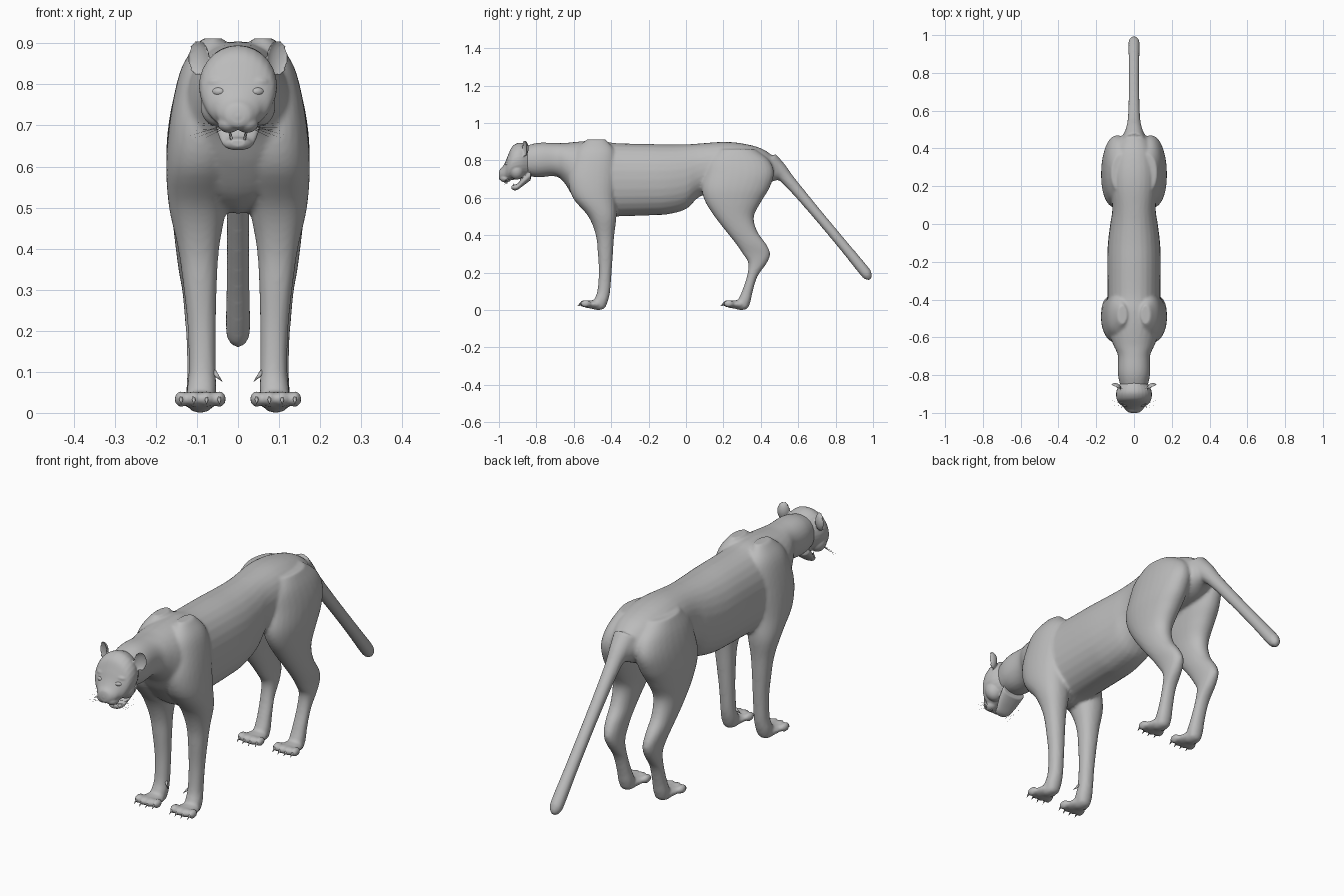
import bpy, bmesh, math
from mathutils import Vector, Matrix

if "Cube" in bpy.data.objects:
    bpy.data.objects.remove(bpy.data.objects["Cube"])

X, Y, Z = Vector((1, 0, 0)), Vector((0, 1, 0)), Vector((0, 0, 1))
grey = bpy.data.materials.new("plain grey")
grey.diffuse_color = (0.5, 0.5, 0.5, 1)
grey.use_nodes = True
grey.node_tree.nodes["Principled BSDF"].inputs["Base Color"].default_value = grey.diffuse_color


def spline(rows, n=5):
    """Smoothly fill in between rows of section numbers."""
    out = []
    for i in range(len(rows) - 1):
        a, b, c, d = (rows[max(0, min(len(rows) - 1, i + k))] for k in (-1, 0, 1, 2))
        for j in range(n):
            t = j / n
            out.append([q + 0.5 * t * (r - p + t * (2*p - 5*q + 4*r - s + t * (3*(q - r) + s - p)))
                        for p, q, r, s in zip(a, b, c, d)])
    return out + [list(rows[-1])]


def loft(bm, rings, seg=28, power=2.2):
    """Skin closed rings given as centre, half axis u, half axis v."""
    def rnd(t):
        return math.copysign(abs(t) ** (2 / power), t)
    loops = [[bm.verts.new(c + u * rnd(math.cos(2*math.pi*k/seg)) + v * rnd(math.sin(2*math.pi*k/seg)))
              for k in range(seg)] for c, u, v in rings]
    for p, q in zip(loops, loops[1:]):
        for k in range(seg):
            bm.faces.new((p[k], p[(k+1) % seg], q[(k+1) % seg], q[k]))
    bm.faces.new(loops[0][::-1])
    bm.faces.new(loops[-1])


def trunk(bm, rows, power=2.2):
    """Rows: y, top, bottom, half width."""
    loft(bm, [(Vector((0, y, (t + b) / 2)), X * w, Z * ((t - b) / 2))
              for y, t, b, w in spline(rows)], power=power)


def limb(bm, rows, side):
    """Rows: z, y, half depth, x, half width."""
    loft(bm, [(Vector((side * x, y, z)), X * rx, Y * ry)
              for z, y, ry, x, rx in spline(rows)])


def ball(bm, loc, size, rot=0):
    m = Matrix.Translation(loc) @ Matrix.Rotation(rot, 4, 'Z') @ Matrix.Diagonal((*size, 1))
    return bmesh.ops.create_uvsphere(bm, u_segments=24, v_segments=14, radius=1, matrix=m)["verts"]


def spike(bm, a, b, r, seg=6):
    a, b = Vector(a), Vector(b)
    d = (b - a).normalized()
    u = d.orthogonal().normalized()
    v = d.cross(u)
    ring = [bm.verts.new(a + r * (u * math.cos(2*math.pi*k/seg) + v * math.sin(2*math.pi*k/seg)))
            for k in range(seg)]
    tip = bm.verts.new(b)
    for k in range(seg):
        bm.faces.new((ring[k], ring[(k + 1) % seg], tip))
    bm.faces.new(ring[::-1])


def finish(bm, name, voxel=None, smooth=4):
    """Make the object; optionally melt its parts into one skin."""
    bmesh.ops.recalc_face_normals(bm, faces=bm.faces)
    for f in bm.faces:
        f.smooth = True
    me = bpy.data.meshes.new(name)
    bm.to_mesh(me)
    bm.free()
    me.materials.append(grey)
    ob = bpy.data.objects.new(name, me)
    bpy.context.collection.objects.link(ob)
    if voxel:
        mod = ob.modifiers.new("melt", 'REMESH')
        mod.mode, mod.voxel_size, mod.use_smooth_shade = 'VOXEL', voxel, True
        mod = ob.modifiers.new("soften", 'SMOOTH')
        mod.factor, mod.iterations = 0.5, smooth
    return ob


# Body: neck, chest, belly and rump
body = bmesh.new()
trunk(body, [(-.90, .86, .73, .06), (-.80, .893, .71, .085), (-.70, .893, .715, .085),
             (-.65, .893, .68, .105), (-.60, .898, .60, .125), (-.53, .904, .52, .14),
             (-.45, .904, .485, .14), (-.37, .892, .50, .14), (-.20, .888, .506, .142),
             (-.10, .885, .512, .138), (0, .886, .54, .126), (.08, .891, .61, .115),
             (.20, .899, .63, .125), (.30, .891, .64, .122), (.40, .865, .66, .10),
             (.47, .82, .69, .06), (.52, .775, .70, .035)])

# Tail
tail = spline([(.44, .79, .06), (.50, .745, .044), (.56, .68, .033), (.70, .515, .028),
               (.85, .335, .028), (.95, .213, .030), (.975, .183, .025), (.988, .167, .010)])
slope = Vector((0, .64, .77))
loft(body, [(Vector((0, y, z)), X * r, slope * r) for y, z, r in tail], power=2)

fore = [(.912, -.48, .05, .062, .025), (.86, -.485, .10, .073, .055), (.80, -.49, .12, .08, .07),
        (.70, -.50, .13, .09, .078), (.60, -.49, .115, .094, .081), (.50, -.447, .075, .098, .070),
        (.40, -.433, .049, .096, .050), (.30, -.431, .040, .092, .040), (.20, -.432, .034, .088, .034),
        (.10, -.440, .034, .087, .033), (.05, -.455, .038, .089, .036), (.015, -.46, .03, .09, .03)]
hind = [(.86, .27, .10, .06, .06), (.80, .28, .165, .075, .072), (.73, .285, .185, .088, .077),
        (.65, .265, .18, .095, .079), (.58, .2525, .15, .10, .071), (.50, .258, .105, .105, .058),
        (.42, .298, .083, .107, .047), (.35, .35, .08, .105, .040), (.30, .377, .073, .101, .035),
        (.25, .382, .049, .098, .033), (.18, .354, .028, .095, .031), (.10, .328, .029, .092, .032),
        (.05, .312, .034, .091, .035), (.012, .305, .028, .091, .03)]
claws = bmesh.new()
for side in (-1, 1):
    for rows, y in ((fore, -.5), (hind, .265)):
        limb(body, rows, side)
        # Paw with sole pad, four toes and claws
        px = side * .092
        ball(body, (px, y, .030), (.046, .058, .022))
        ball(body, (px, y + .03, .018), (.030, .04, .018))
        for k in (-1.5, -.5, .5, 1.5):
            tx, ty = px + k * .031, y - .042 + .006 * (abs(k) > 1)
            ball(body, (tx, ty, .034), (.0165, .028, .020))
            spike(claws, (tx, ty - .02, .036), (tx, ty - .040, .020), .006)
    # Dewclaws
    spike(claws, (side * .06, -.45, .10), (side * .037, -.465, .075), .008)
finish(body, "body", .008)
finish(claws, "claws")

# Head: skull, muzzle, cheeks, brows, lower jaw and cupped ears
head = bmesh.new()
trunk(head, [(-.83, .875, .715, .065), (-.87, .892, .705, .088), (-.90, .893, .70, .095),
             (-.93, .873, .695, .091), (-.95, .832, .69, .079), (-.965, .795, .69, .060),
             (-.98, .768, .69, .048), (-.995, .752, .695, .032), (-1.0, .735, .705, .018)], power=2)
trunk(head, [(-.83, .76, .695, .06), (-.87, .715, .665, .052), (-.90, .677, .643, .040),
             (-.92, .670, .640, .030), (-.932, .666, .648, .018)])
ball(head, (0, -.988, .722), (.020, .014, .016))
for s in (-1, 1):
    ball(head, (s * .022, -.965, .705), (.028, .030, .023))
    ball(head, (s * .048, -.905, .745), (.043, .04, .048))
    ball(head, (s * .046, -.938, .806), (.030, .018, .013))
    centre = Vector((s * .098, -.868, .864))
    turn = s * .45
    facing = Matrix.Rotation(turn, 3, 'Z') @ -Y
    for v in ball(head, centre, (.029, .026, .044), turn):
        depth = (v.co - centre).dot(facing)
        if depth > 0:
            v.co -= facing * depth * 1.55
finish(head, "head", .004, 3)

# Eyes
for s, name in ((-1, "right_eye"), (1, "left_eye")):
    eye = bmesh.new()
    ball(eye, (s * .048, -.954, .782), (.017, .012, .011), s * .5)
    finish(eye, name)

# Teeth and whiskers
teeth, whiskers = bmesh.new(), bmesh.new()
for s in (-1, 1):
    spike(teeth, (s * .020, -.958, .692), (s * .020, -.957, .668), .005)
    spike(teeth, (s * .016, -.922, .662), (s * .016, -.926, .684), .004)
    for k in range(8):
        spike(whiskers, (s * .036, -.965 - .002 * (k % 3), .692 + .003 * (k % 4)),
              (s * (.095 + .012 * (k % 3)), -.975 + .009 * k, .662 + .0065 * k), .0009, 3)
finish(teeth, "teeth")
finish(whiskers, "whiskers")
